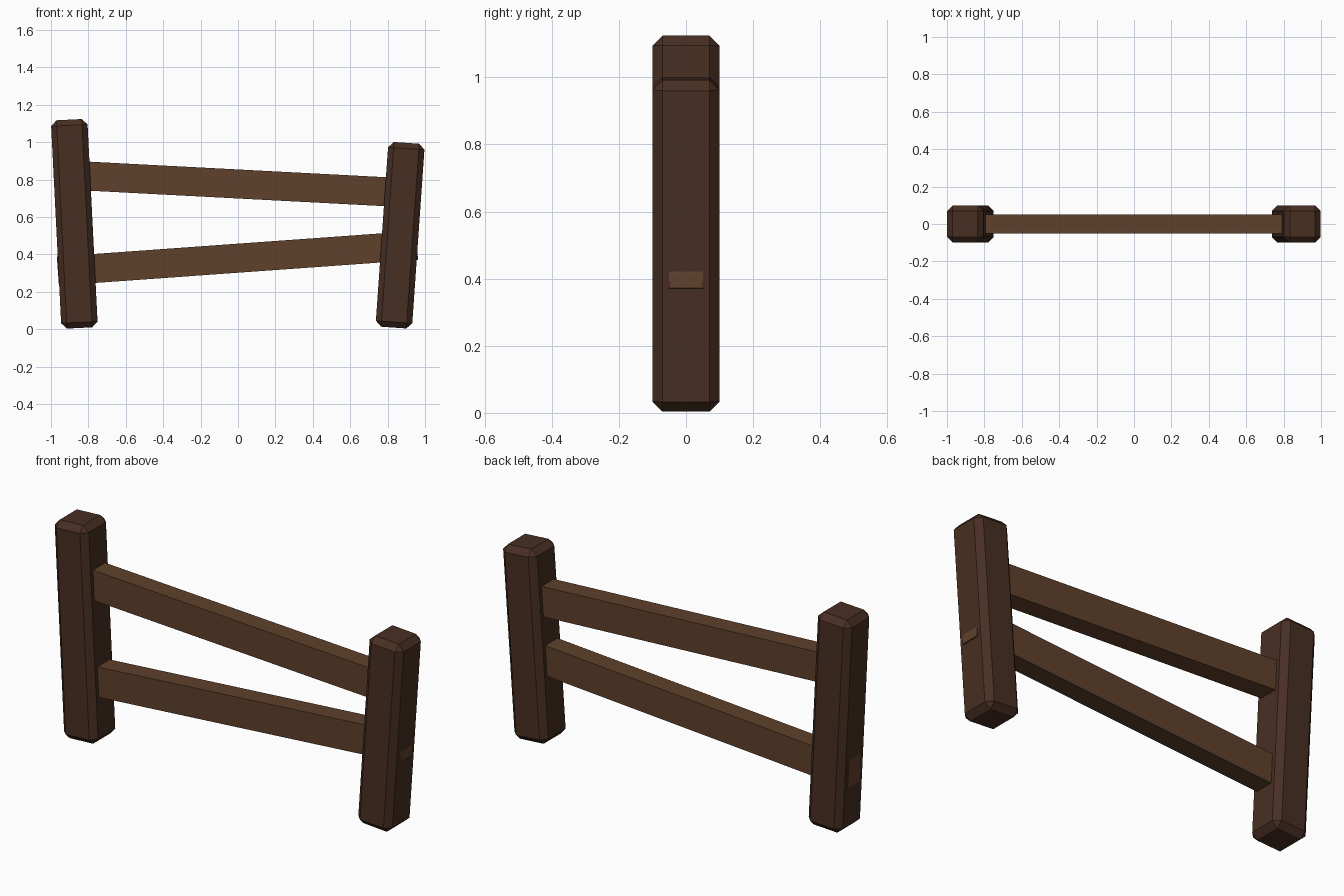
import bpy, bmesh, math
from mathutils import Matrix

if "Cube" in bpy.data.objects:
    bpy.data.objects.remove(bpy.data.objects["Cube"])


def material(name, color):
    m = bpy.data.materials.new(name)
    m.diffuse_color = color
    m.use_nodes = True
    m.node_tree.nodes["Principled BSDF"].inputs["Base Color"].default_value = m.diffuse_color
    return m


post_wood = material("dark_wood", (0.065, 0.028, 0.016, 1))
rail_wood = material("light_wood", (0.115, 0.052, 0.024, 1))


def beam(name, size, center, tilt, mat, chamfer=0):
    """Box of given size, optionally chamfered, leaning by tilt degrees about y."""
    bm = bmesh.new()
    bmesh.ops.create_cube(bm, size=1, matrix=Matrix.Diagonal((*size, 1)))
    if chamfer:
        bmesh.ops.bevel(bm, geom=bm.edges[:], offset=chamfer, segments=1,
                        affect='EDGES', profile=0.5)
    mesh = bpy.data.meshes.new(name)
    bm.to_mesh(mesh)
    bm.free()
    mesh.materials.append(mat)
    ob = bpy.data.objects.new(name, mesh)
    ob.location = center
    ob.rotation_euler.y = math.radians(tilt)
    bpy.context.collection.objects.link(ob)
    return ob


# Leaning posts with chamfered edges
beam("left_post", (0.195, 0.2, 1.115), (-0.875, 0, 0.564), -2.9, post_wood, 0.03)
beam("right_post", (0.195, 0.2, 0.99), (0.867, 0, 0.503), 4.0, post_wood, 0.03)

# Slanted rails, ends buried in the posts; the lower one just pokes through
beam("upper_rail", (1.8, 0.1, 0.155), (0, 0, 0.777), 3.0, rail_wood)
beam("lower_rail", (1.925, 0.1, 0.155), (-0.003, 0, 0.38), -4.1, rail_wood)
